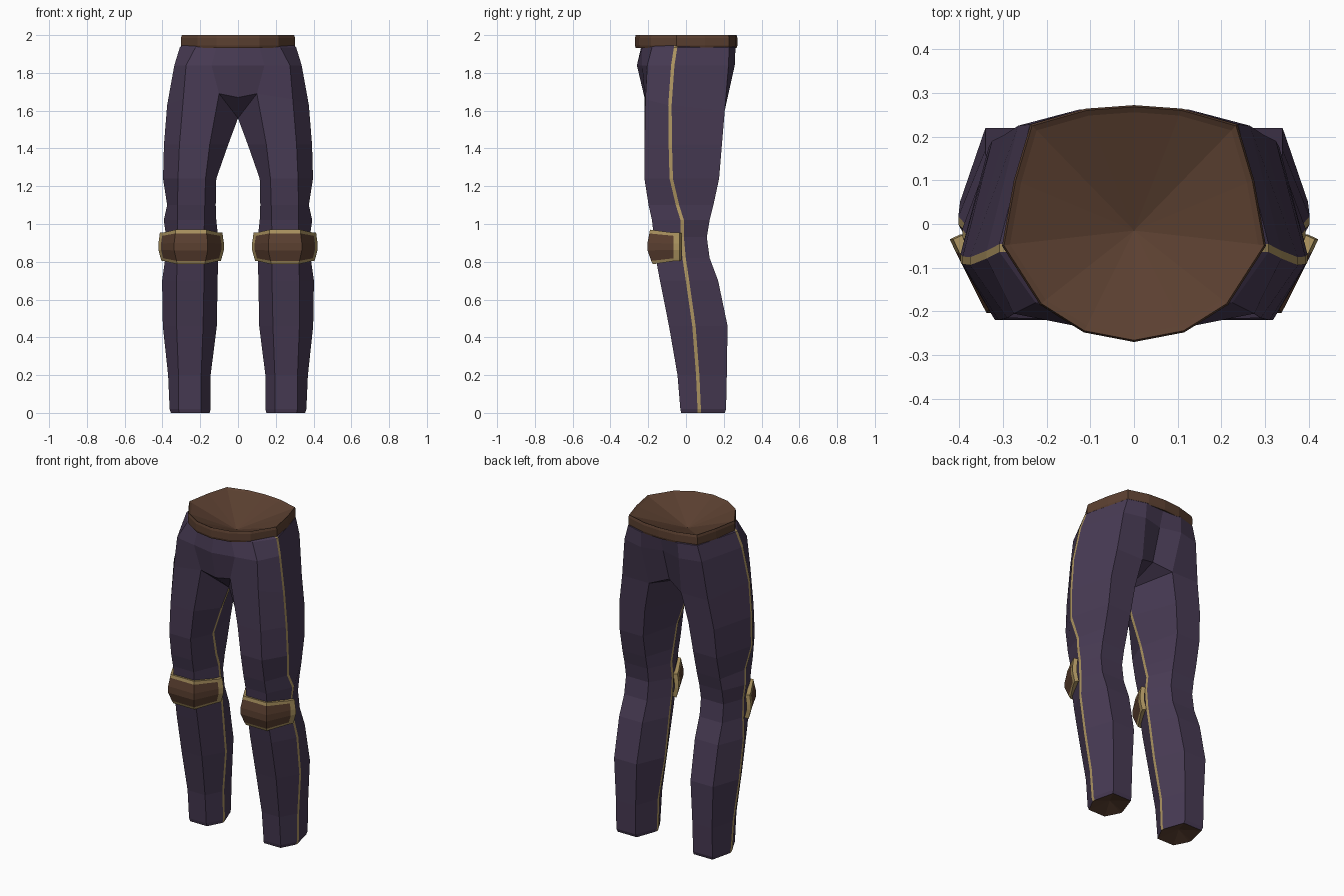
import bpy, bmesh
from mathutils import Vector

if "Cube" in bpy.data.objects:
    bpy.data.objects.remove(bpy.data.objects["Cube"])


def material(name, color):
    m = bpy.data.materials.new(name)
    m.diffuse_color = (*color, 1)
    m.use_nodes = True
    m.node_tree.nodes["Principled BSDF"].inputs["Base Color"].default_value = m.diffuse_color
    return m


CLOTH = material("purple cloth", (0.064, 0.043, 0.088))
LEATHER = material("brown leather", (0.105, 0.051, 0.030))
GOLD = material("gold trim", (0.42, 0.30, 0.12))


def finish(name, bm, mats):
    bmesh.ops.recalc_face_normals(bm, faces=bm.faces)
    me = bpy.data.meshes.new(name)
    bm.to_mesh(me)
    bm.free()
    for m in mats:
        me.materials.append(m)
    ob = bpy.data.objects.new(name, me)
    bpy.context.collection.objects.link(ob)
    return ob


def mirror(ob):
    mod = ob.modifiers.new("mirror", "MIRROR")
    mod.use_clip = True
    mod.merge_threshold = 0.0005


def ring_verts(bm, pts):
    return [bm.verts.new(p) for p in pts]


def bridge(bm, a, b, closed, mat_of):
    n = len(a)
    for i in range(n if closed else n - 1):
        j = (i + 1) % n
        f = bm.faces.new((a[i], a[j], b[j], b[i]))
        f.material_index = mat_of(i)


# ---- Trousers: right half, eight-sided leg with narrow stripe faces ----
W = 0.009  # half width of the side stripe
# z, outer x, front-outer x, front-inner x, inner x, front y, back y, stripe y
LEVELS = [
    (0.00, 0.355, 0.310, 0.195, 0.150, -0.025, 0.205, 0.070),
    (0.02, 0.362, 0.315, 0.197, 0.145, -0.030, 0.212, 0.070),
    (0.20, 0.370, 0.315, 0.195, 0.145, -0.045, 0.216, 0.062),
    (0.46, 0.398, 0.325, 0.185, 0.112, -0.090, 0.220, 0.042),
    (0.70, 0.402, 0.325, 0.180, 0.108, -0.138, 0.170, 0.008),
    (0.82, 0.385, 0.322, 0.180, 0.105, -0.160, 0.125, -0.010),
    (0.93, 0.380, 0.320, 0.180, 0.105, -0.170, 0.110, -0.020),
    (1.02, 0.393, 0.320, 0.178, 0.115, -0.180, 0.125, -0.020),
    (1.10, 0.375, 0.320, 0.176, 0.118, -0.198, 0.145, -0.045),
    (1.24, 0.397, 0.318, 0.172, 0.115, -0.220, 0.175, -0.078),
    (1.42, 0.392, 0.310, 0.150, 0.052, -0.220, 0.190, -0.083),
]
bm = bmesh.new()
rings = []
for z, xo, xfo, xfi, xi, yf, yb, ys in LEVELS:
    rings.append(ring_verts(bm, [
        (xfi, yf, z), (xfo, yf, z), (xo, ys - W, z), (xo, ys + W, z),
        (xfo + 0.015, yb, z), (xfi, yb, z), (xi, ys + W, z), (xi, ys - W, z)]))
# crotch ring, inner points meet on the middle plane
rings.append(ring_verts(bm, [
    (0.10, -0.22, 1.69), (0.29, -0.215, 1.66), (0.375, -0.085 - W, 1.63),
    (0.375, -0.085 + W, 1.63), (0.295, 0.205, 1.60), (0.11, 0.205, 1.60),
    (0, -0.08 + W, 1.56), (0, -0.08 - W, 1.56)]))
for a, b in zip(rings, rings[1:]):
    bridge(bm, a, b, True, lambda i: 2 if i in (2, 6) else 0)
# hem sole, dished inwards
mid = bm.verts.new((0.253, 0.09, 0.03))
foot = rings[0]
for i in range(8):
    bm.faces.new((foot[i], foot[(i + 1) % 8], mid)).material_index = 1
# seat and hips
top = rings[-1]
fc = bm.verts.new((0, -0.22, 1.67))
bc = bm.verts.new((0, 0.165, 1.64))
bm.faces.new((fc, top[0], top[7]))
bm.faces.new((bc, top[6], top[5]))
chain = [fc] + top[:6] + [bc]
HIPS = [
    (1.84, [(0, -.260), (.14, -.232), (.275, -.205), (.337, -.07 - W),
            (.337, -.07 + W), (.265, .225), (.13, .258), (0, .225)]),
    (1.935, [(0, -.238), (.115, -.232), (.225, -.18), (.308, -.055 - W),
             (.308, -.055 + W), (.238, .228), (.125, .262), (0, .255)]),
    (1.955, [(0, -.225), (.11, -.215), (.20, -.17), (.28, -.055 - W),
             (.28, -.055 + W), (.22, .21), (.11, .245), (0, .245)]),
]
for z, pts in HIPS:
    nxt = ring_verts(bm, [(x, y, z) for x, y in pts])
    bridge(bm, chain, nxt, False, lambda i: 2 if i == 3 else 0)
    chain = nxt
mirror(finish("trousers", bm, [CLOTH, LEATHER, GOLD]))

# ---- Belt: fourteen-sided band with a dished top ----
half = [(0, -.27), (.115, -.248), (.215, -.185), (.302, -.05),
        (.275, .10), (.237, .228), (.11, .264), (0, .272)]
outline = half + [(-x, y) for x, y in half[-2:0:-1]]
bm = bmesh.new()
rows = [(0.90, 1.937), (0.985, 1.932), (1.0, 1.945), (1.0, 1.985), (0.985, 2.0), (0.94, 1.992)]
belt = [ring_verts(bm, [(x * s, y * s, z) for x, y in outline]) for s, z in rows]
for a, b in zip(belt, belt[1:]):
    bridge(bm, a, b, True, lambda i: 0)
mid = bm.verts.new((0, -0.015, 1.89))
for i in range(len(outline)):
    bm.faces.new((belt[-1][i], belt[-1][(i + 1) % len(outline)], mid))
finish("belt", bm, [LEATHER])

# ---- Knee pad: faceted shell wrapped round the front, gold on all borders ----
PATH = [(.412, -.035), (.398, -.065), (.328, -.188), (.170, -.188), (.098, -.065), (.084, -.035)]
ROWS = [(0.97, 0.003), (0.95, 0.006), (0.90, 0.016), (0.86, 0.016), (0.805, -0.004), (0.787, -0.012)]
bm = bmesh.new()
grid = []
for z, off in ROWS:
    row = []
    for i, (x, y) in enumerate(PATH):
        side = 1 if x > 0.248 else -1
        squash = 0.82 if i in (0, 1, 4, 5) else 1.0
        row.append((x + side * off * 0.6, y - (off if 2 <= i <= 3 else 0), 0.88 + (z - 0.88) * squash))
    grid.append(ring_verts(bm, row))
for r, (a, b) in enumerate(zip(grid, grid[1:])):
    bridge(bm, a, b, False, lambda i: 1 if r in (0, 4) or i in (0, 4) else 0)
pad = finish("knee_pad", bm, [LEATHER, GOLD])
# make the shell face forwards so that thickness grows towards the leg
if sum((p.normal for p in pad.data.polygons), Vector()).y > 0:
    pad.data.flip_normals()
solid = pad.modifiers.new("thickness", "SOLIDIFY")
solid.thickness = 0.025
solid.offset = -1
mirror(pad)
pad.modifiers["mirror"].use_clip = False
